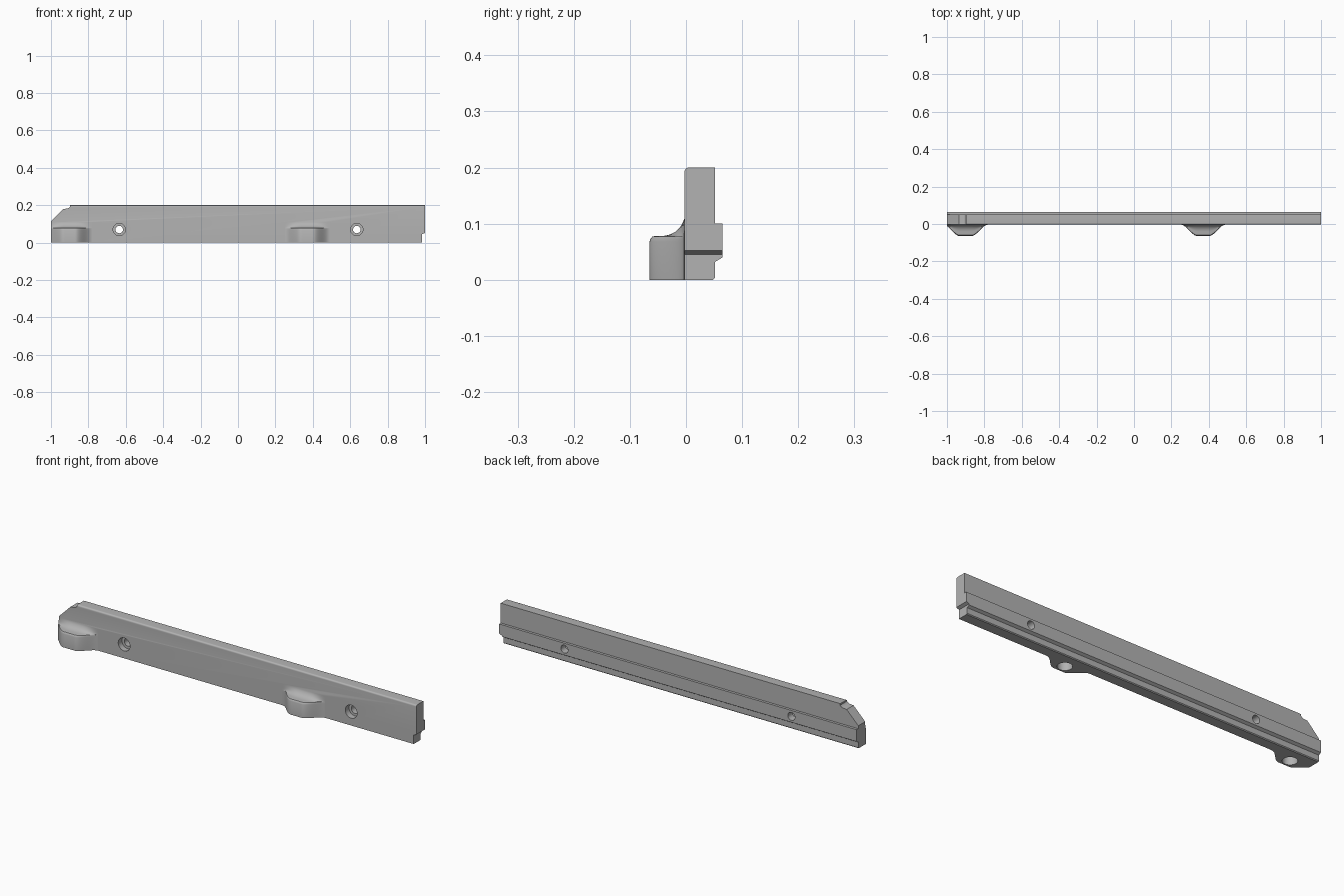
import bpy, bmesh, math
from mathutils import Matrix, Vector

cube = bpy.data.objects.get("Cube")
if cube:
    bpy.data.objects.remove(cube, do_unlink=True)

grey = bpy.data.materials.new("light_grey")
grey.use_nodes = True
colour = (0.45, 0.45, 0.45, 1)
grey.diffuse_color = colour
grey.node_tree.nodes["Principled BSDF"].inputs["Base Color"].default_value = colour


def make(name, bm):
    bmesh.ops.recalc_face_normals(bm, faces=bm.faces)
    mesh = bpy.data.meshes.new(name)
    bm.to_mesh(mesh)
    bm.free()
    obj = bpy.data.objects.new(name, mesh)
    bpy.context.collection.objects.link(obj)
    mesh.materials.append(grey)
    return obj


def loft(name, rings):
    """Skin a row of matching closed sections and cap both ends."""
    bm = bmesh.new()
    rows = [[bm.verts.new(p) for p in ring] for ring in rings]
    n = len(rows[0])
    for a, b in zip(rows, rows[1:]):
        for i in range(n):
            j = (i + 1) % n
            bm.faces.new((a[i], a[j], b[j], b[i]))
    bm.faces.new(rows[0])
    bm.faces.new(rows[-1])
    return make(name, bm)


def cylinder(name, radius, depth, centre, turn=0):
    bm = bmesh.new()
    bmesh.ops.create_cone(bm, cap_ends=True, segments=40, radius1=radius, radius2=radius,
                          depth=depth, matrix=Matrix.Translation(centre) @ Matrix.Rotation(turn, 4, "X"))
    return make(name, bm)


def combine(target, tool, operation):
    """Apply a boolean and discard the tool."""
    tool.hide_render = True
    mod = target.modifiers.new("combine", "BOOLEAN")
    mod.object, mod.operation, mod.solver = tool, operation, "EXACT"
    bpy.context.view_layer.objects.active = target
    bpy.ops.object.modifier_apply(modifier=mod.name)
    bpy.data.objects.remove(tool, do_unlink=True)


# Long bar with a back rail, rounded along the upper front edge
FRONT, BACK, RAIL = -0.003, 0.052, 0.065
R = 0.008
section = [(FRONT, 0), (BACK - 0.004, 0), (BACK, 0.004), (BACK, 0.032), (RAIL, 0.04),
           (RAIL, 0.1), (BACK, 0.1), (BACK, 0.2)]
for i in range(7):
    a = math.pi / 2 * (1 + i / 6)
    section.append((FRONT + R + R * math.cos(a), 0.2 - R + R * math.sin(a)))
bar = loft("mounting_bar", [[(x, y, z) for y, z in section] for x in (-1, 1)])

# Finger bumps: a bell in plan, flaring up into the bar
bump_side = [(0, 0), (0, 0.068), (0.03, 0.073), (0.08, 0.077), (0.15, 0.078), (0.4, 0.078),
             (0.6, 0.081), (0.75, 0.086), (0.87, 0.093), (0.95, 0.101), (1, 0.109)]
BUMPS = (-0.9, 0.37)
for cx in BUMPS:
    start, end = max(cx - 0.12, -1), cx + 0.12
    rings = []
    for i in range(41):
        x = start + (end - start) * i / 40
        t = min(max((abs(x - cx) - 0.03) / 0.09, 0), 1)
        d = 0.0615 * (1 - t * t * (3 - 2 * t)) + 0.0005
        ring = [(x, FRONT - d * (1 - f), z) for f, z in bump_side]
        rings.append(ring + [(x, 0.02, 0.109), (x, 0.02, 0)])
    combine(bar, loft("finger_bump", rings), "UNION")

# Sockets under the bumps
for cx in BUMPS:
    combine(bar, cylinder("socket_cutter", 0.034, 0.1, (cx, -0.024, 0)), "DIFFERENCE")

# Counterbored screw holes
for cx in (-0.635, 0.635):
    for radius, depth, y in ((0.033, 0.06, FRONT), (0.02, 0.3, 0)):
        combine(bar, cylinder("screw_cutter", radius, depth, (cx, y, 0.07), math.pi / 2), "DIFFERENCE")

# Sloped, notched upper corner at one end; small undercut at the other
corner = [(-1.1, 0.015), (-0.935, 0.18), (-0.912, 0.182), (-0.904, 0.186), (-0.899, 0.192),
          (-0.897, 0.3), (-1.1, 0.3)]
undercut = [(0.985, -0.1), (0.985, 0.045), (1, 0.052), (1.1, 0.1), (1.1, -0.1)]
for outline in (corner, undercut):
    combine(bar, loft("end_cutter", [[(x, y, z) for x, z in outline] for y in (-0.2, 0.2)]), "DIFFERENCE")

# Smooth shading with crisp edges
bpy.ops.object.select_all(action="DESELECT")
bar.select_set(True)
bpy.context.view_layer.objects.active = bar
bpy.ops.object.shade_smooth_by_angle(angle=math.radians(30))
